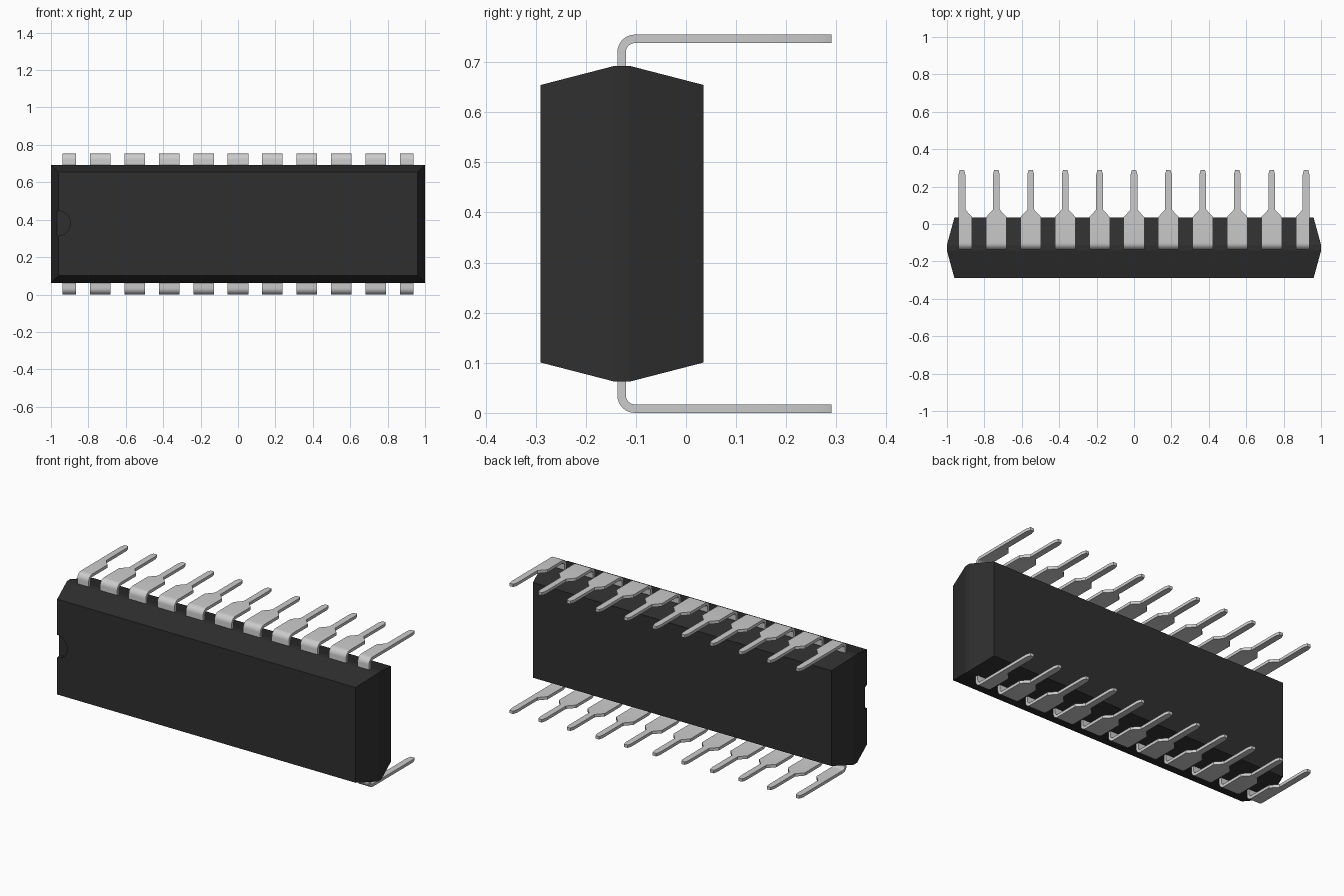
import bpy, bmesh, math

if "Cube" in bpy.data.objects:
    bpy.data.objects.remove(bpy.data.objects["Cube"])

HEIGHT = 0.755
MID_Z = HEIGHT / 2
PITCH = 0.184
WIDE, NARROW, TIP = 0.055, 0.018, 0.011


def finish(name, bm, smooth_angle=None):
    bmesh.ops.recalc_face_normals(bm, faces=bm.faces)
    mesh = bpy.data.meshes.new(name)
    bm.to_mesh(mesh)
    bm.free()
    if smooth_angle:
        mesh.shade_smooth()
        mesh.set_sharp_from_angle(angle=smooth_angle)
    obj = bpy.data.objects.new(name, mesh)
    bpy.context.collection.objects.link(obj)
    return obj


def loft(bm, rings):
    """Skin a list of four-cornered rings and cap both ends."""
    loops = [[bm.verts.new(p) for p in ring] for ring in rings]
    for a, b in zip(loops, loops[1:]):
        for i in range(4):
            j = (i + 1) % 4
            bm.faces.new((a[i], a[j], b[j], b[i]))
    bm.faces.new(loops[0])
    bm.faces.new(loops[-1])


# Moulded body: tapers both ways from a thin parting band
bm = bmesh.new()
rings = []
for y, hx, hz in ((-0.29, 0.96, 0.277), (-0.143, 1.0, 0.315),
                  (-0.112, 1.0, 0.315), (0.035, 0.96, 0.277)):
    rings.append([(sx * hx, y, MID_Z + sz * hz)
                  for sx, sz in ((-1, -1), (1, -1), (1, 1), (-1, 1))])
loft(bm, rings)
body = finish("body", bm)
black = bpy.data.materials.new("black_plastic")
black.diffuse_color = (0.028, 0.028, 0.028, 1)
black.use_nodes = True
black.node_tree.nodes["Principled BSDF"].inputs["Base Color"].default_value = black.diffuse_color
body.data.materials.append(black)

# Half-round orientation notch in the front face
bpy.ops.mesh.primitive_cylinder_add(vertices=32, radius=0.067, depth=0.1,
                                    location=(-0.963, -0.31, MID_Z + 0.003),
                                    rotation=(math.pi / 2, 0, 0))
cutter = bpy.context.object
cutter.name = "notch_cutter"
cutter.data.materials.append(black)
cutter.hide_render = True
cutter.hide_set(True)
cut = body.modifiers.new("notch", 'BOOLEAN')
cut.object = cutter
cut.operation = 'DIFFERENCE'
cut.solver = 'EXACT'

# Pin side profile: (outer point, inner point, shape stage) in y, z
stations = [((-0.137, 0.65), (-0.12, 0.65), 0)]
for k in range(9):
    a = math.pi - k * math.pi / 16
    c, s = math.cos(a), math.sin(a)
    stations.append(((-0.102 + 0.035 * c, 0.72 + 0.035 * s),
                     (-0.102 + 0.018 * c, 0.72 + 0.018 * s), 0))
for y, stage in ((0.037, 0), (0.077, 1), (0.265, 1), (0.29, 2)):
    stations.append(((y, HEIGHT), (y, HEIGHT - 0.017), stage))


def pin(name, x, left, right, top):
    bm = bmesh.new()
    rings = []
    for outer, inner, stage in stations:
        l = (left, NARROW, TIP)[stage]
        r = (right, NARROW, TIP)[stage]
        rings.append([(x + dx, y, z if top else HEIGHT - z)
                      for dx, (y, z) in ((-l, outer), (r, outer), (r, inner), (-l, inner))])
    loft(bm, rings)
    finish(name, bm, math.radians(25))


# Two rows of eleven pins; end pins are narrow on their outer side
for row in ("top", "bottom"):
    for i in range(11):
        pin(f"{row}_pin_{i + 1}", (i - 5) * PITCH,
            NARROW if i == 0 else WIDE, NARROW if i == 10 else WIDE, row == "top")
